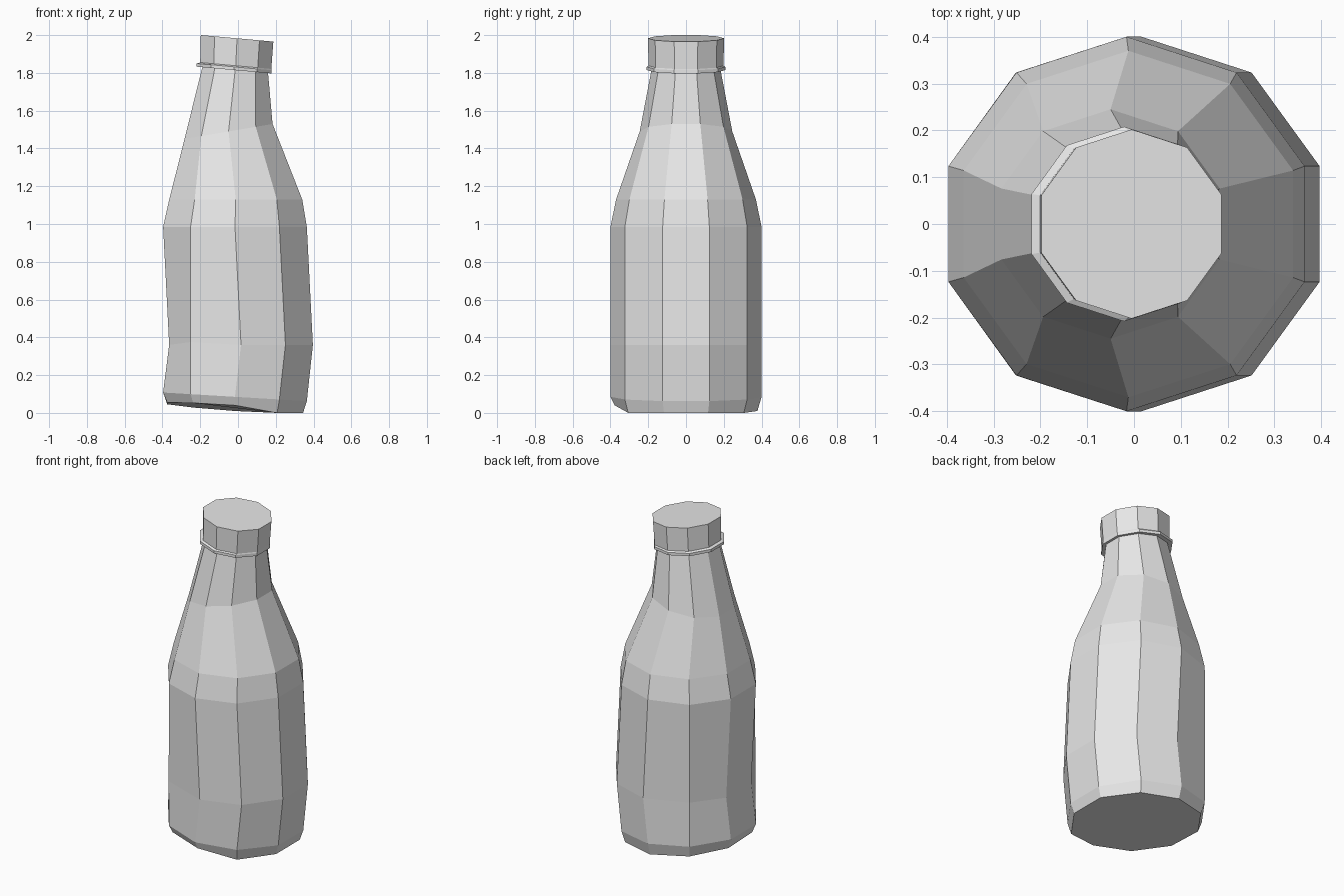
import bpy
import bmesh
from math import cos, sin, pi

SIDES = 10

if "Cube" in bpy.data.objects:
    bpy.data.objects.remove(bpy.data.objects["Cube"], do_unlink=True)

# One plain grey for the whole bottle
grey = bpy.data.materials.new("plain grey")
grey.use_nodes = True
colour = (0.8, 0.8, 0.8, 1)
grey.diffuse_color = colour
grey.node_tree.nodes["Principled BSDF"].inputs["Base Color"].default_value = colour


def ring(centre_x, height, radius, slope=0, lean=0):
    """Ten-sided ring, tilted by slope along x and by lean along y."""
    points = []
    for i in range(SIDES):
        angle = 2 * pi * (i + 0.5) / SIDES
        dx, y = radius * cos(angle), radius * sin(angle)
        points.append([centre_x + dx, y, height + slope * dx + lean * y])
    return points


def loft(name, rings, cap_bottom=False, cap_top=False):
    """Skin a stack of rings with flat quads."""
    bm = bmesh.new()
    loops = [[bm.verts.new(p) for p in points] for points in rings]
    for low, high in zip(loops, loops[1:]):
        for i in range(SIDES):
            j = (i + 1) % SIDES
            bm.faces.new((low[i], low[j], high[j], high[i]))
    if cap_bottom:
        bm.faces.new(reversed(loops[0]))
    if cap_top:
        bm.faces.new(loops[-1])
    mesh = bpy.data.meshes.new(name)
    bm.to_mesh(mesh)
    bm.free()
    mesh.materials.append(grey)
    obj = bpy.data.objects.new(name, mesh)
    bpy.context.collection.objects.link(obj)
    return obj


# Uneven base: lifted on the right front, resting flat on the left
base = ring(-0.015, 0.025, 0.378, -0.07, -0.04)
for point in base:
    if point[0] > 0.1:
        point[2] = 0
    point[2] = max(0, point[2])

# Dented lower belly: the outermost side is pushed in, its neighbours stay put
belly = ring(0.016, 0.36, 0.4)
for point in belly:
    if -0.3 < point[0] < -0.1:
        point[0] -= 0.033
        point[2] += 0.015

neck_top = ring(-0.015, 1.815, 0.183, -0.09)
collar_top = ring(-0.012, 1.838, 0.198, -0.09)

# Body with sloping shoulder and bent neck
loft("bottle_body", [
    base,
    ring(-0.016, 0.085, 0.4, -0.06),
    belly,
    ring(-0.016, 0.985, 0.4),
    ring(-0.012, 1.13, 0.37),
    ring(-0.05, 1.49, 0.245, 0.17),
    neck_top,
], cap_bottom=True)

# Thin collar under the cap
loft("neck_collar", [
    neck_top,
    ring(-0.021, 1.815, 0.208, -0.09),
    ring(-0.021, 1.832, 0.208, -0.09),
    collar_top,
])

# Tilted cap
loft("bottle_cap", [collar_top, ring(-0.005, 1.983, 0.202, -0.09)], cap_top=True)
